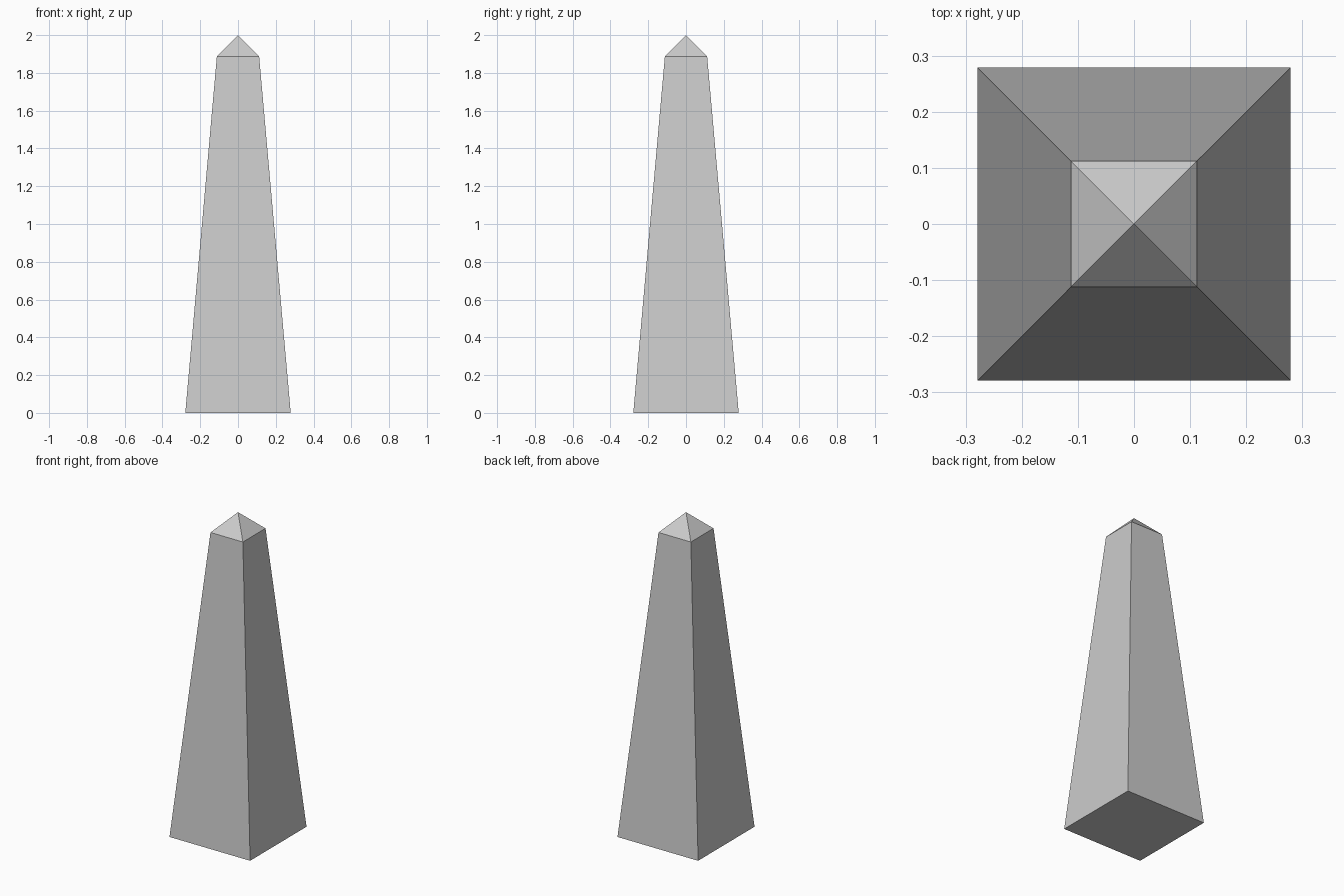
import bpy
import bmesh

if "Cube" in bpy.data.objects:
    bpy.data.objects.remove(bpy.data.objects["Cube"])

BASE, SHOULDER = 0.279, 0.112      # half widths
SHOULDER_Z, TOP_Z = 1.886, 2.0


def square(bm, half, z):
    corners = ((-1, -1), (1, -1), (1, 1), (-1, 1))
    return [bm.verts.new((x * half, y * half, z)) for x, y in corners]


bm = bmesh.new()
bottom = square(bm, BASE, 0)
shoulder = square(bm, SHOULDER, SHOULDER_Z)
apex = bm.verts.new((0, 0, TOP_Z))

# Underside
bm.faces.new(bottom[::-1])

# Tapered shaft sides and pyramid cap
for i in range(4):
    j = (i + 1) % 4
    bm.faces.new((bottom[i], bottom[j], shoulder[j], shoulder[i]))
    bm.faces.new((shoulder[i], shoulder[j], apex))

mesh = bpy.data.meshes.new("obelisk")
bm.to_mesh(mesh)
bm.free()
bpy.context.collection.objects.link(bpy.data.objects.new("obelisk", mesh))
